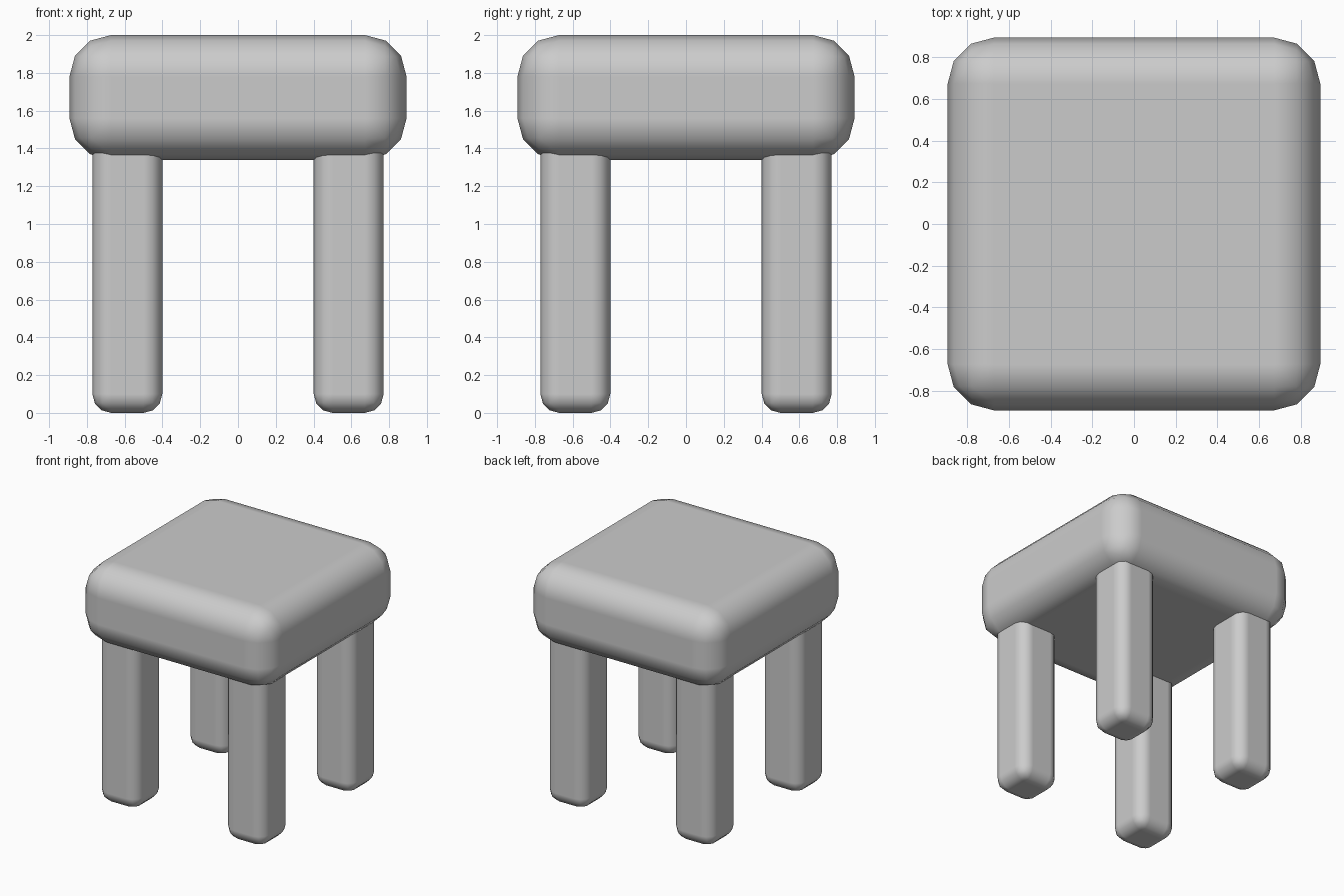
import bpy
import math

if "Cube" in bpy.data.objects:
    bpy.data.objects.remove(bpy.data.objects["Cube"])


def rounded_box(name, center, size, radius):
    """Box with softly rounded edges, low segment count."""
    bpy.ops.mesh.primitive_cube_add(size=1, location=center)
    ob = bpy.context.object
    ob.name = name
    ob.scale = size
    bpy.ops.object.transform_apply(location=False, rotation=False, scale=True)
    bevel = ob.modifiers.new("round_edges", 'BEVEL')
    bevel.width = radius
    bevel.segments = 3
    bevel.harden_normals = True
    bpy.ops.object.shade_smooth_by_angle(angle=math.radians(40))
    # keep the bevel after any smoothing modifier-free shading
    bpy.ops.object.modifier_apply(modifier=bevel.name)
    bpy.ops.object.shade_smooth_by_angle(angle=math.radians(40))
    return ob


# Thick cushioned seat
rounded_box("seat", (0, 0, 1.67), (1.785, 1.785, 0.66), 0.22)

# Four square legs, tops sunk into the seat
LEG_TOP = 1.56
for y_name, sy in (("front", -1), ("back", 1)):
    for x_name, sx in (("left", -1), ("right", 1)):
        rounded_box(f"{y_name}_{x_name}_leg",
                    (sx * 0.586, sy * 0.586, LEG_TOP / 2),
                    (0.37, 0.37, LEG_TOP), 0.1)
